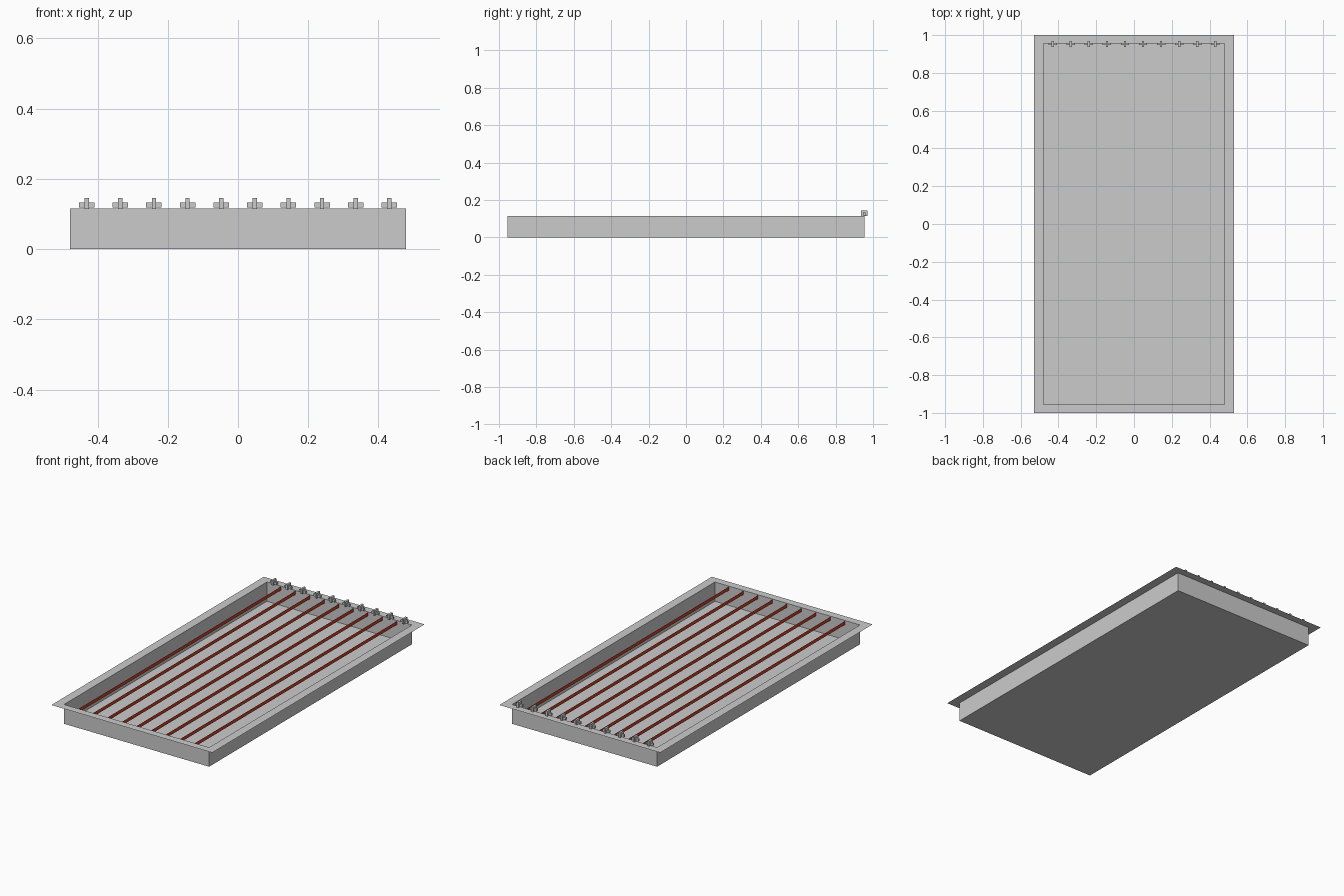
import bpy

if "Cube" in bpy.data.objects:
    bpy.data.objects.remove(bpy.data.objects["Cube"])

# Dimensions
HX, HY, TOP = 0.478, 0.955, 0.115      # tray half sizes and rim height
FX, FY = 0.53, 1.0                     # flange half sizes
STEP = 0.0957                          # spacing of valves and strips


def material(name, rgb):
    m = bpy.data.materials.new(name)
    m.diffuse_color = (*rgb, 1)
    m.use_nodes = True
    m.node_tree.nodes["Principled BSDF"].inputs["Base Color"].default_value = m.diffuse_color
    return m


grey = material("light_grey", (0.6, 0.6, 0.6))
red = material("brick_red", (0.58, 0.055, 0.025))


def mesh_object(name, verts, faces, mat):
    me = bpy.data.meshes.new(name)
    me.from_pydata(verts, [], faces)
    me.materials.append(mat)
    ob = bpy.data.objects.new(name, me)
    bpy.context.collection.objects.link(ob)
    return ob


def ring(hx, hy, z):
    return [(-hx, -hy, z), (hx, -hy, z), (hx, hy, z), (-hx, hy, z)]


def bands(a, b):
    return [(a + i, a + (i + 1) % 4, b + (i + 1) % 4, b + i) for i in range(4)]


# Open sheet tray: floor, walls and outward flange
mesh_object("tray", ring(HX, HY, 0) + ring(HX, HY, TOP) + ring(FX, FY, TOP),
            [(3, 2, 1, 0)] + bands(0, 4) + bands(8, 4), grey)

# Thin upright heating strips running front to back
for i in range(9):
    x = (i - 4) * STEP
    y, z0, z1 = HY - 0.003, 0.093, 0.114
    mesh_object(f"heating_strip_{i + 1}",
                [(x, -y, z0), (x, y, z0), (x, y, z1), (x, -y, z1)],
                [(0, 1, 2, 3)], red)


def box_data(cx, cy, z0, z1, hx, hy, start):
    v = [(cx + x, cy + y, z) for x, y, z in ring(hx, hy, z0) + ring(hx, hy, z1)]
    f = [(3, 2, 1, 0), (4, 5, 6, 7)] + bands(0, 4)
    return v, [tuple(k + start for k in q) for q in f]


# Small cross-shaped valves along the back rim
for i in range(10):
    x = (i - 4.5) * STEP
    v1, f1 = box_data(x, 0.953, 0.118, 0.132, 0.022, 0.006, 0)
    v2, f2 = box_data(x, 0.953, TOP, 0.145, 0.006, 0.017, 8)
    mesh_object(f"valve_{i + 1}", v1 + v2, f1 + f2, grey)
